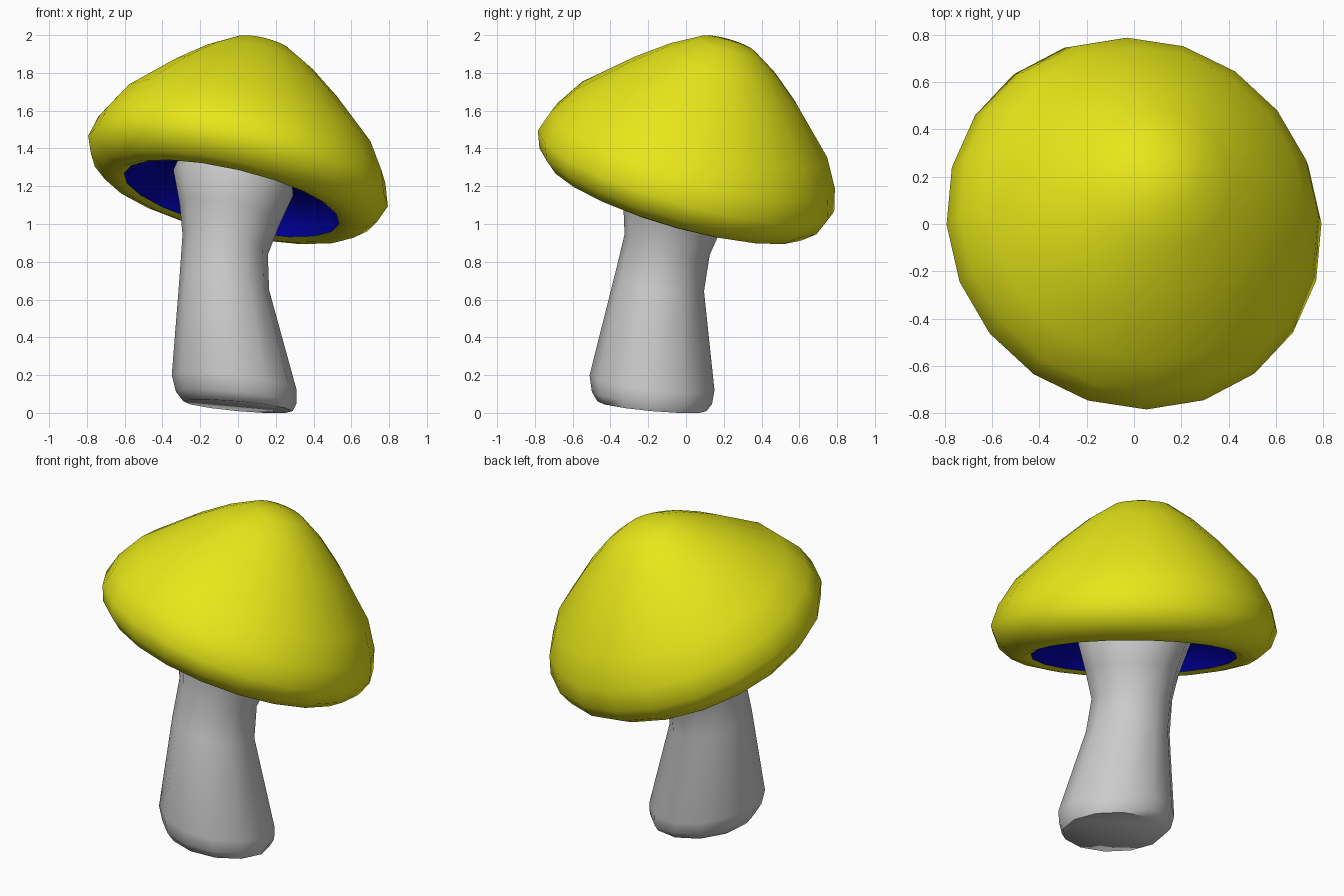
import bpy, bmesh, math
from mathutils import Vector

if "Cube" in bpy.data.objects:
    bpy.data.objects.remove(bpy.data.objects["Cube"])

UP = Vector((0, 0, 1))


def loft(name, rings, sides, color=None, phase=0.0, sharp=60):
    """Skin tilted rings given as (centre, normal, radius); radius 0 is a pole."""
    bm = bmesh.new()
    loops = []
    for centre, normal, radius in rings:
        rot = UP.rotation_difference(Vector(normal).normalized())
        if radius == 0:
            loops.append([bm.verts.new(centre)])
            continue
        loop = []
        for i in range(sides):
            a = phase + math.tau * i / sides
            offset = rot @ Vector((math.cos(a), math.sin(a), 0)) * radius
            loop.append(bm.verts.new(Vector(centre) + offset))
        loops.append(loop)
    for lo, hi in zip(loops, loops[1:]):
        for i in range(sides):
            j = (i + 1) % sides
            if len(hi) == 1:
                bm.faces.new((lo[i], lo[j], hi[0]))
            elif len(lo) == 1:
                bm.faces.new((lo[0], hi[j], hi[i]))
            else:
                bm.faces.new((lo[i], lo[j], hi[j], hi[i]))
    if name == "stem":
        bm.faces.new(loops[0][::-1])
        bm.faces.new(loops[-1])
    mesh = bpy.data.meshes.new(name)
    bm.to_mesh(mesh)
    bm.free()
    obj = bpy.data.objects.new(name, mesh)
    bpy.context.collection.objects.link(obj)
    if color:
        mat = bpy.data.materials.new(name + "_colour")
        mat.diffuse_color = color
        mat.use_nodes = True
        mat.node_tree.nodes["Principled BSDF"].inputs["Base Color"].default_value = mat.diffuse_color
        mesh.materials.append(mat)
    bpy.ops.object.select_all(action='DESELECT')
    obj.select_set(True)
    bpy.context.view_layer.objects.active = obj
    bpy.ops.object.shade_smooth_by_angle(angle=math.radians(sharp))
    return obj


# Tilted cap axis through the centre of the widest ring
AXIS = Vector((0.22, 0.27, 0.937)).normalized()
CENTRE = Vector((0, 0, 1.28))


def on_axis(profile):
    rings = []
    for r, t in profile:
        lean = max(0, t) * 0.04
        rings.append((CENTRE + AXIS * t + Vector((-lean, lean, 0)), AXIS, r))
    return rings


# Cap, from the inner lip round the rim up to the tip
cap_profile = [(0.585, -0.155), (0.63, -0.17), (0.71, -0.15), (0.78, -0.09),
               (0.815, 0.0), (0.78, 0.12), (0.69, 0.27), (0.46, 0.49),
               (0.30, 0.62), (0.155, 0.71), (0, 0.74)]
loft("cap", on_axis(cap_profile), 20, (0.8, 0.8, 0.01, 1),
     math.radians(2), 89)

# Hollow underside of the cap
gill_profile = [(0, 0.03), (0.42, 0.01), (0.55, -0.07), (0.585, -0.155)]
loft("gills", on_axis(gill_profile), 20, (0.0, 0.0, 0.4, 1),
     math.radians(2), 89)

# Bent stem with a bulging foot and a flared top
stem_rings = [
    ((0.00, -0.18, 0.035), (0.09, 0.09, 1), 0.29),
    ((-0.01, -0.18, 0.08), (0.10, 0.10, 1), 0.32),
    ((-0.02, -0.18, 0.16), (0.12, 0.12, 1), 0.333),
    ((-0.072, -0.14, 0.69), (0.17, 0.20, 1), 0.24),
    ((-0.068, -0.10, 0.89), (0.24, 0.25, 1), 0.232),
    ((-0.045, -0.07, 1.05), (0.22, 0.25, 1), 0.27),
    ((-0.025, -0.03, 1.22), (0.22, 0.25, 1), 0.325),
    ((-0.01, -0.01, 1.31), (0.22, 0.25, 1), 0.30),
]
loft("stem", stem_rings, 12, None, math.radians(0), 60)
